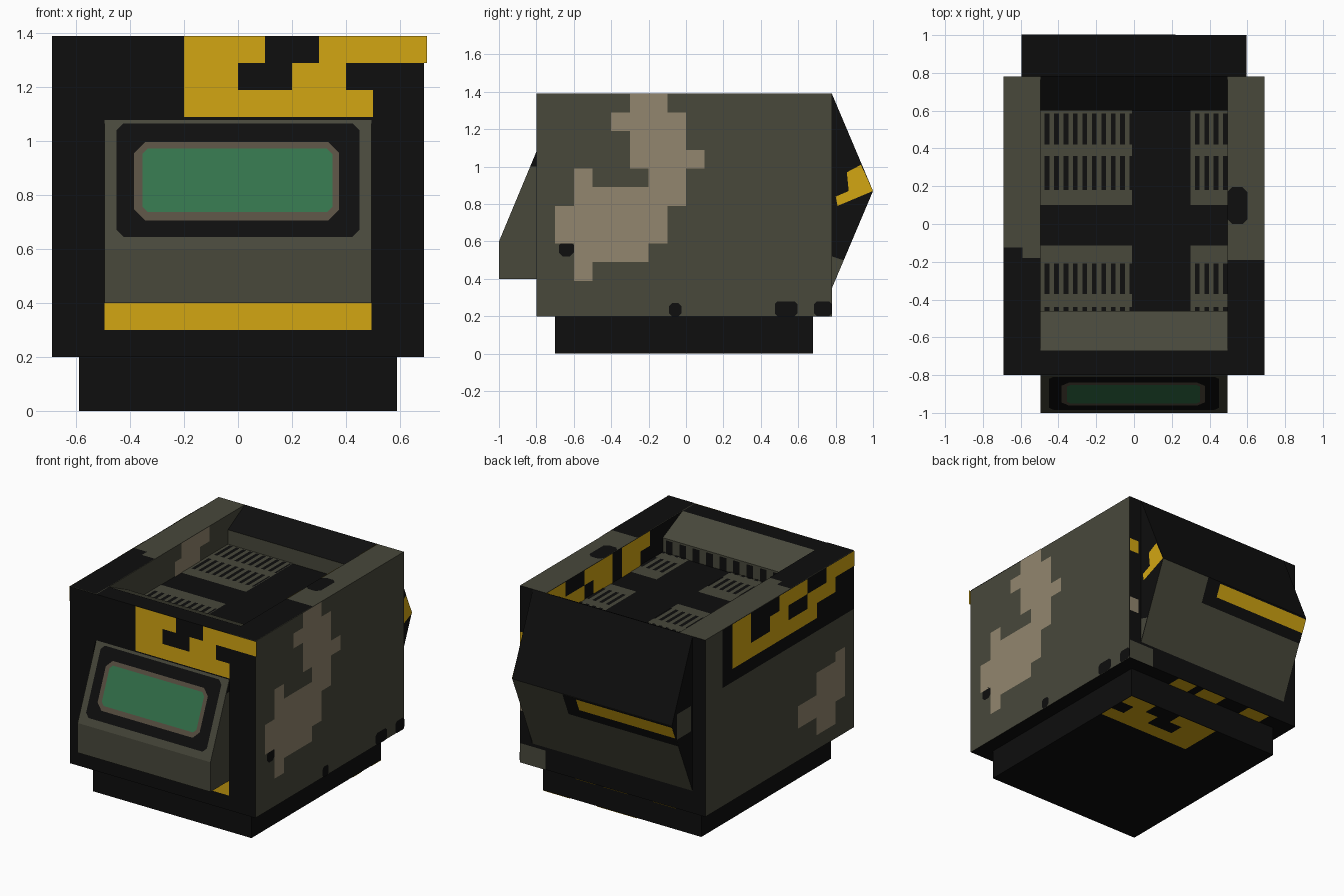
import bpy
from mathutils import Vector

cube = bpy.data.objects.get("Cube")
if cube:
    bpy.data.objects.remove(cube, do_unlink=True)


def colour(name, r, g, b):
    m = bpy.data.materials.new(name)
    m.use_nodes = True
    m.diffuse_color = (r, g, b, 1)
    bsdf = next(n for n in m.node_tree.nodes if n.type == 'BSDF_PRINCIPLED')
    bsdf.inputs["Base Color"].default_value = (r, g, b, 1)
    bsdf.inputs["Roughness"].default_value = 0.9
    return m


BLACK = colour("black", .0044, .0044, .0044)
OLIVE = colour("olive", .065, .065, .044)
TAN = colour("tan", .288, .238, .156)
YELLOW = colour("yellow", .65, .38, .006)
GREEN = colour("screen green", .034, .171, .072)
BROWN = colour("bezel brown", .098, .08, .054)


def add(name, verts, faces, mats):
    me = bpy.data.meshes.new(name)
    me.from_pydata(verts, [], faces)
    for m in mats:
        me.materials.append(m)
    ob = bpy.data.objects.new(name, me)
    bpy.context.collection.objects.link(ob)
    return me


def prism(name, profile, x0, x1, mats, rule=None):
    """Extrude a counter-clockwise (y, z) profile along x; rule(normal) picks a material."""
    n = len(profile)
    verts = [(x, y, z) for x in (x0, x1) for y, z in profile]
    faces = [tuple(reversed(range(n))), tuple(range(n, 2 * n))]
    faces += [(i, (i + 1) % n, (i + 1) % n + n, i + n) for i in range(n)]
    me = add(name, verts, faces, mats)
    if rule:
        for p in me.polygons:
            p.material_index = int(rule(p.normal))


def box(name, x0, x1, y0, y1, z0, z1, mats, rule=None):
    prism(name, [(y0, z0), (y1, z0), (y1, z1), (y0, z1)], x0, x1, mats, rule)


def rect(u0, u1, v0, v1, c=0):
    """Rectangle, with corners cut by c."""
    if not c:
        return [(u0, v0), (u1, v0), (u1, v1), (u0, v1)]
    return [(u0 + c, v0), (u1 - c, v0), (u1, v0 + c), (u1, v1 - c),
            (u1 - c, v1), (u0 + c, v1), (u0, v1 - c), (u0, v0 + c)]


def cells(u0, top, rows, size=.1):
    """Turn rows of text into rectangles, one per run of '#'."""
    out = []
    for r, row in enumerate(rows):
        v = top - r * size
        i = 0
        while i < len(row):
            j = i
            while j < len(row) and row[j] == '#':
                j += 1
            if j > i:
                out.append(rect(u0 + i * size, u0 + j * size, v - size, v))
            i = max(j, i + 1)
    return out


def plate(name, mat, frame, polys, lift=.003):
    """Thin painted shapes on a plane given by origin and two directions."""
    o, u, v = (Vector(a) for a in frame)
    n = u.cross(v).normalized() * lift
    verts, faces = [], []
    for poly in polys:
        k = len(verts)
        verts += [o + u * a + v * b + n for a, b in poly]
        faces.append(tuple(range(k, len(verts))))
    add(name, verts, faces, [mat])


X, Y, Z = Vector((1, 0, 0)), Vector((0, 1, 0)), Vector((0, 0, 1))


def left(x): return (X * x, Y, Z)
def right(x): return (X * x, -Y, Z)
def front(y): return (Y * y, X, Z)
def back(y): return (Y * y, -X, Z)
def top(z): return (Z * z, X, Y)
def under(z): return (Z * z, X, -Y)


# Base and hollow-topped body
box("base", -.59, .59, -.7, .68, 0, .2, [BLACK])
box("body", -.69, .69, -.8, .78, .2, 1.19, [BLACK, OLIVE], lambda n: abs(n.x) > .5)
box("left_wall", .495, .69, -.8, .78, 1.19, 1.39, [BLACK, OLIVE], lambda n: n.x > .5 or n.z > .5)
box("right_wall", -.69, -.495, -.8, .78, 1.19, 1.39, [BLACK, OLIVE], lambda n: abs(n.x) > .5 or n.z > .5)
prism("front_lip", [(-.8, 1.19), (-.46, 1.19), (-.46, 1.29), (-.67, 1.39), (-.8, 1.39)],
      -.495, .495, [BLACK, OLIVE], lambda n: n.y > .1)
prism("back_lip", [(.6, 1.19), (.78, 1.19), (.78, 1.39), (.6, 1.29)],
      -.495, .495, [BLACK, OLIVE], lambda n: n.y < -.9)
plate("lip_stripes", BLACK, back(-.46),
      [rect(-.47 + i * .1, -.42 + i * .1, 1.19, 1.28) for i in range(10)])

# Front console and rear bulge
prism("front_console", [(-1, .4), (-.8, .4), (-.8, 1.08), (-1, .6)], -.495, .495, [OLIVE])
prism("rear_bulge", [(.78, .35), (1, .87), (.78, 1.39)], -.595, .595, [BLACK, OLIVE],
      lambda n: n.z < -.2)

# Screen on the sloped console face
slope = .2 / .48
screen = (Y * (-1 - .6 * slope), X, Y * slope + Z)
plate("screen_border", BLACK, screen, [rect(-.45, .45, .645, 1.065, .025)])
plate("screen_bezel", BROWN, screen, [rect(-.385, .375, .705, .995, .04)], .005)
plate("screen_glass", GREEN, screen, [rect(-.355, .35, .735, .97, .02)], .007)
tip = [(-.833, 1.0), (-.8, 1.0), (-.8, 1.08)]
plate("console_tip_left", BLACK, left(.495), [tip])
plate("console_tip_right", BLACK, right(-.495), [[(-y, z) for y, z in reversed(tip)]])

# Front key pattern
plate("front_key", YELLOW, front(-.8),
      cells(-.2, 1.39, ["###..####", "##..##", "#######"]) + [rect(-.495, .495, .3, .4)])

# Left side camouflage
plate("left_camouflage", TAN, left(.69), cells(-.7, 1.39, [
    "....##..", "...####.", "....###.", "....####", ".#...##.",
    ".######.", "######..", "######..", ".####...", ".#......"]))
plate("left_spots", BLACK, left(.69), [
    rect(-.68, -.6, .52, .6, .02), rect(-.09, -.025, .2, .27, .015),
    rect(.475, .595, .2, .28, .015), rect(.685, .78, .2, .28, .015)])

# Right side band, key pattern and camouflage
plate("right_band", BLACK, right(-.69), [rect(-.6, .8, 1.0, 1.39)])
plate("right_key", YELLOW, right(-.69),
      cells(-.5, 1.39, ["##...###..###", "##..##..###..", "#########...."]), .005)
plate("right_camouflage", TAN, right(-.69), [
    rect(.6, .7, .45, .78), rect(.4, .6, .3, .72), rect(.2, .4, .42, .57)])

# Top rim patches
plate("rim_black", BLACK, top(1.39), [
    rect(.495, .69, -.8, -.19), rect(.495, .6, 0, .195, .025),
    rect(-.69, -.59, -.8, -.125), rect(-.59, -.495, -.8, -.18)])

# Well walls
plate("well_key", YELLOW, right(.495), cells(-.78, 1.39, ["##..###.###", ".###.##.##."]))
plate("well_camouflage", TAN, left(-.495), [rect(.1, .4, 1.29, 1.39), rect(.03, .3, 1.19, 1.29)])

# Floor vents with slots
vents, slots = [], []
for x0, x1 in ((-.495, -.01), (.3, .495)):
    vents += [rect(x0, x1, .1, .6), rect(x0, x1, -.46, -.115)]
    for i in range(round((x1 - x0) / .05)):
        x = x0 + .022 + i * .05
        for y0, y1 in ((.42, .585), (.18, .36), (-.37, -.21), (-.46, -.44)):
            slots.append(rect(x, min(x + .025, x1), y0, y1))
plate("floor_vents", OLIVE, top(1.19), vents)
plate("vent_slots", BLACK, top(1.19), slots, .006)

# Rear bulge paint
lean = .22 / .52
under_slope = (Y * (.78 - .35 * lean), -X, Y * lean + Z)
plate("bulge_band", BLACK, under_slope, [rect(-.22, .595, .71, .87)])
plate("bulge_stripe", YELLOW, under_slope, [rect(-.12, .595, .775, .86)], .005)
plate("bulge_left_chevron", YELLOW, left(.595), [
    [(.81, .79), (1, .87), (.87, .87), (.8, .84)],
    [(.87, .87), (1, .87), (.935, 1.01), (.86, .97)]])
corner = [(.78, .35), (.843, .5), (.78, .52)]
plate("bulge_left_corner", OLIVE, left(.595), [corner])
plate("bulge_right_patch", OLIVE, right(-.595), [rect(-.95, -.8, .76, .93)])
plate("back_corner_patch", OLIVE, back(.78), [rect(-.69, -.5, .2, .33)])
plate("back_tan_spot", TAN, back(.78), [rect(-.69, -.62, .55, .65)])
plate("back_yellow_spot", YELLOW, back(.78), [rect(-.69, -.62, .99, .1 + .98)])

# Underside key pattern
plate("base_key", YELLOW, under(0), cells(-.11, -.38, ["#######", "##..##.", "###..##"]))
plate("lip_marks", YELLOW, under(.2), [
    rect(a, b, -.78, -.68) for a, b in ((.13, .28), (-.11, .07), (-.47, -.3))])
